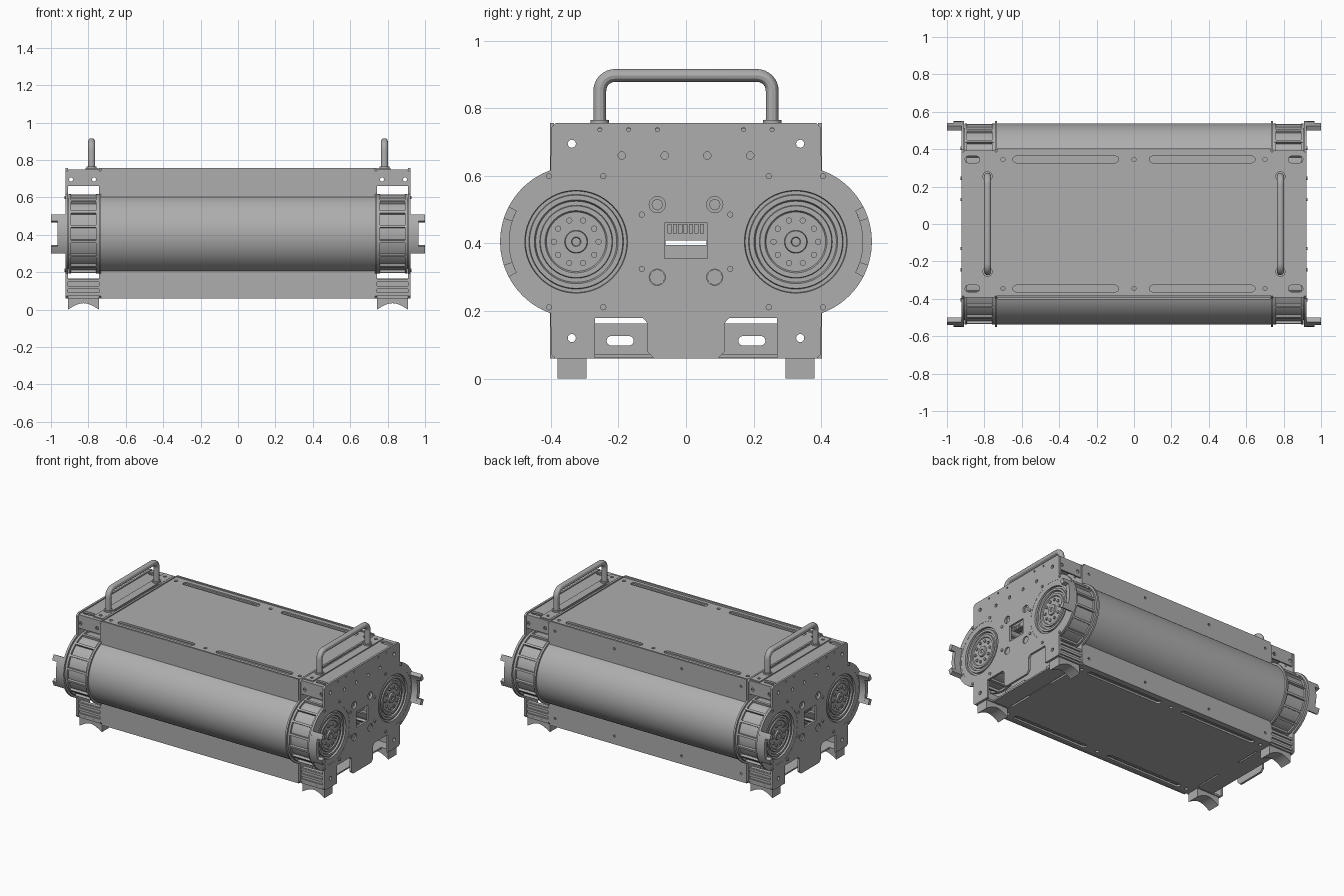
import bpy, bmesh
from math import sin, cos, pi, radians, asin
from mathutils import Matrix, Vector

if "Cube" in bpy.data.objects:
    bpy.data.objects.remove(bpy.data.objects["Cube"])

GREY = (0.42, 0.42, 0.42, 1)
mat = bpy.data.materials.new("machined_grey")
mat.use_nodes = True
mat.diffuse_color = GREY
mat.node_tree.nodes["Principled BSDF"].inputs["Base Color"].default_value = GREY

DY, DZ = 0.325, 0.405          # drum centre
ALONG_X = Matrix(((0, 0, 1, 0), (1, 0, 0, 0), (0, 1, 0, 0), (0, 0, 0, 1)))
ALONG_Y = Matrix(((1, 0, 0, 0), (0, 0, -1, 0), (0, 1, 0, 0), (0, 0, 0, 1)))
ALONG_Z = Matrix.Identity(4)


def finish(name, mesh, mirror=""):
    """Shade, colour, link and mirror a mesh given in world coordinates."""
    mesh.materials.clear()
    mesh.materials.append(mat)
    mesh.shade_smooth()
    mesh.set_sharp_from_angle(angle=radians(30))
    ob = bpy.data.objects.new(name, mesh)
    bpy.context.collection.objects.link(ob)
    if mirror:
        mod = ob.modifiers.new("mirror", "MIRROR")
        mod.use_axis = ["x" in mirror, "y" in mirror, False]
        mod.use_mirror_merge = False
    return ob


def from_bmesh(name, bm, mirror=""):
    bmesh.ops.recalc_face_normals(bm, faces=bm.faces)
    mesh = bpy.data.meshes.new(name)
    bm.to_mesh(mesh)
    bm.free()
    return finish(name, mesh, mirror)


def curve_mesh(name, cu, matrix):
    tmp = bpy.data.objects.new(name + "_path", cu)
    bpy.context.collection.objects.link(tmp)
    dg = bpy.context.evaluated_depsgraph_get()
    mesh = bpy.data.meshes.new_from_object(tmp.evaluated_get(dg))
    bpy.data.objects.remove(tmp)
    mesh.transform(matrix)
    return mesh


def add_spline(cu, pts, cyclic):
    sp = cu.splines.new("POLY")
    sp.points.add(len(pts) - 1)
    for p, co in zip(sp.points, pts):
        p.co = (*co, *([0] * (3 - len(co))), 1)
    sp.use_cyclic_u = cyclic


def plate(name, loops, lo, hi, axis, mirror=""):
    """Flat plate with holes: first loop is the outline, the rest are cut out."""
    cu = bpy.data.curves.new(name, "CURVE")
    cu.dimensions, cu.fill_mode = "2D", "BOTH"
    cu.extrude = (hi - lo) / 2
    for pts in loops:
        add_spline(cu, pts, True)
    mesh = curve_mesh(name, cu, axis @ Matrix.Translation((0, 0, (lo + hi) / 2)))
    bm = bmesh.new()
    bm.from_mesh(mesh)
    bmesh.ops.remove_doubles(bm, verts=bm.verts, dist=1e-5)
    return from_bmesh(name, bm, mirror)


def arc(cx, cy, r, a0, a1, n):
    return [(cx + r * cos(a0 + (a1 - a0) * i / n), cy + r * sin(a0 + (a1 - a0) * i / n))
            for i in range(n + 1)]


def circle(cx, cy, r, n=20):
    return arc(cx, cy, r, 0, 2 * pi, n)[:-1]


def rect(x0, y0, x1, y1):
    return [(x0, y0), (x1, y0), (x1, y1), (x0, y1)]


def slot(x0, x1, y, r):
    return arc(x0 + r, y, r, pi / 2, 3 * pi / 2, 8) + arc(x1 - r, y, r, -pi / 2, pi / 2, 8)


def boxes(name, spans, mirror=""):
    bm = bmesh.new()
    for lo, hi in spans:
        lo, hi = Vector(lo), Vector(hi)
        m = Matrix.Translation((lo + hi) / 2) @ Matrix.Diagonal((*(hi - lo), 1))
        bmesh.ops.create_cube(bm, size=1, matrix=m)
    return from_bmesh(name, bm, mirror)


def studs(name, centres, r, depth, axis, mirror="", n=12):
    """Round bolt heads; centres are in the local frame of the axis."""
    bm = bmesh.new()
    for c in centres:
        bmesh.ops.create_cone(bm, cap_ends=True, segments=n, radius1=r, radius2=r, depth=depth,
                              matrix=axis @ Matrix.Translation(c))
    return from_bmesh(name, bm, mirror)


def lathe(name, profile, mirror, steps=64):
    """Revolve (x, radius) points about the drum axis."""
    bm = bmesh.new()
    vs = [bm.verts.new((x, DY, DZ + r)) for x, r in profile]
    es = [bm.edges.new(p) for p in zip(vs, vs[1:])]
    bmesh.ops.spin(bm, geom=vs + es, cent=(0, DY, DZ), axis=(1, 0, 0),
                   angle=2 * pi, steps=steps, use_merge=True)
    bmesh.ops.remove_doubles(bm, verts=bm.verts, dist=1e-5)
    return from_bmesh(name, bm, mirror)


# End plate outline: rectangle with two round lobes and a notched foot line
R = 0.225
a = asin(0.212 / R)
half = [(0.095, 0.06), (0.115, 0.08), (0.115, 0.165), (0.128, 0.18), (0.27, 0.18), (0.27, 0.06),
        (0.388, 0.06), (0.4, 0.072)] + arc(DY, DZ, R, -a, a, 40) + [(0.4, 0.742), (0.385, 0.757)]
outline = half + [(-y, z) for y, z in reversed(half)]
corners = [circle(s * 0.338, z, 0.012) for s in (-1, 1) for z in (0.12, 0.695)]
lobes = [circle(s * DY, DZ, 0.189, 64) for s in (-1, 1)]
ports = [circle(s * 0.085, z, 0.024) for s in (-1, 1) for z in (0.3, 0.515)]
row = [circle(y, 0.66, 0.011) for y in (-0.19, -0.063, 0.063, 0.19)]
row += [circle(y, 0.737, 0.006, 10) for y in (-0.255, -0.17, -0.085, 0.17, 0.255)]
plate("end_plate", [outline] + corners + lobes + ports + row + [rect(-0.063, 0.355, 0.063, 0.46)],
      0.908, 0.922, ALONG_X, "x")
plate("inner_plate", [outline] + corners + [rect(-0.06, 0.395, 0.06, 0.408)],
      0.732, 0.744, ALONG_X, "x")
ring = [pi / 8 + k * pi / 4 for k in range(8)]
studs("rim_bolts", [(DY + 0.21 * cos(t), DZ + 0.21 * sin(t), 0.922) for t in ring],
      0.009, 0.012, ALONG_X, "xy")
studs("connectors", [(0.085, 0.515, 0.89)], 0.017, 0.04, ALONG_X, "xy", 8)
studs("port_plugs", [(0.085, 0.3, 0.905)], 0.024, 0.018, ALONG_X, "xy", 8)
boxes("window_connectors", [((0.86, -0.055 + i * 0.016, 0.43), (0.9, -0.043 + i * 0.016, 0.458))
                            for i in range(7)], "x")

# Rollers, end drums and stepped hubs
lathe("roller", [(-0.732, 0), (-0.732, 0.213), (0.732, 0.213), (0.732, 0)], "y", 96)
lathe("end_drum", [(0.744, 0), (0.744, 0.212), (0.758, 0.212), (0.758, 0.198), (0.892, 0.198),
                   (0.892, 0.212), (0.907, 0.212), (0.907, 0)], "xy")
lathe("hub", [(0.906, 0.189), (0.921, 0.189), (0.921, 0.152), (0.909, 0.15), (0.909, 0.14),
              (0.918, 0.138), (0.918, 0.124), (0.908, 0.12), (0.908, 0.108), (0.916, 0.106),
              (0.916, 0.092), (0.91, 0.088), (0.91, 0.034), (0.92, 0.032), (0.92, 0.014),
              (0.913, 0.012), (0.913, 0)], "xy")
studs("hub_bolts", [(DY + 0.066 * cos(k * pi / 5), DZ + 0.066 * sin(k * pi / 5), 0.912)
                    for k in range(10)], 0.009, 0.012, ALONG_X, "xy")

# Raised ribs around each end drum
bm = bmesh.new()
for k in range(16):
    m = (Matrix.Translation((0.825, DY, DZ)) @ Matrix.Rotation((k + 0.5) * pi / 8, 4, "X")
         @ Matrix.Translation((0, 0, 0.203)) @ Matrix.Diagonal((0.15, 0.014, 0.02, 1)))
    bmesh.ops.create_cube(bm, size=1, matrix=m)
from_bmesh("drum_ribs", bm, "xy")

# Pronged clips standing out from the rounded ends
def sector(a0, a1):
    return arc(DY, DZ, R, a0, a1, 12) + arc(DY, DZ, 0.198, a1, a0, 12)
plate("clip_base", [sector(-0.48, 0.48)], 0.92, 0.966, ALONG_X, "xy")
for label, s in (("upper", 1), ("lower", -1)):
    plate("clip_prong_" + label, [sector(s * 0.31, s * 0.48)], 0.964, 1.0, ALONG_X, "xy")

# Top deck, floor and their recessed rails
rails = [slot(x, x + 0.565, y, 0.018) for x in (-0.647, 0.082) for y in (-0.345, 0.345)]
pins = [circle(x, y, 0.011) for x in (-0.7, 0, 0.7) for y in (-0.345, 0.345)]
deck = [rect(-0.732, -0.385, 0.732, 0.393)] + rails + pins
plate("top_deck", deck, 0.738, 0.75, ALONG_Z)
plate("floor", deck, 0.06, 0.072, ALONG_Z)
for label, z in (("top", 0.729), ("floor", 0.074)):
    boxes(label + "_rail", [((0.07, 0.32, z), (0.66, 0.37, z + 0.01)),
                            ((0.085, 0.342, z - 0.006), (0.64, 0.356, z + 0.016))], "xy")
plate("end_deck", [rect(0.744, -0.385, 0.908, 0.385)]
      + [slot(0.825, 0.903, y, 0.018) for y in (-0.345, 0.345)], 0.738, 0.75, ALONG_Z, "x")
plate("handle_base", [rect(0.746, -0.37, 0.815, 0.383), rect(0.748, -0.235, 0.762, 0.235)]
      + [circle(0.783, y, 0.01) for y in (-0.335, 0.345)], 0.75, 0.757, ALONG_Z, "x")

# Front and back cover strips, above and below the rollers
for label, y in (("front", 0.397), ("back", -0.397)):
    for part, z0, z1, zb in (("upper", 0.6, 0.757, 0.7), ("lower", 0.06, 0.212, 0.115)):
        holes = [circle(x, zb, 0.008, 12) for x in (-0.69, -0.25, 0.25, 0.69)] if label == "back" else []
        plate(label + "_cover_" + part, [rect(-0.732, z0, 0.732, z1)] + holes,
              y - 0.006, y + 0.006, ALONG_Y)

# Corner brackets at the ends
plate("upper_bracket", [rect(0.744, 0.66, 0.908, 0.75)]
      + [circle(x, 0.695, 0.011) for x in (0.77, 0.893)], 0.383, 0.393, ALONG_Y, "xy")
boxes("lower_bracket", [((0.744, 0.36, 0.06), (0.908, 0.385, 0.165)),
                        ((0.744, 0.29, 0.06), (0.908, 0.39, 0.072))]
      + [((0.744, 0.38, z), (0.908, 0.395, z + 0.016)) for z in (0.075, 0.11, 0.147)], "xy")

# Notched cross brackets under the ends
plate("cross_bracket", [rect(0.1, 0.07, 0.285, 0.163), slot(0.155, 0.235, 0.112, 0.014)],
      0.76, 0.772, ALONG_X, "xy")
boxes("cross_shelf", [((0.744, -0.29, 0.062), (0.86, 0.29, 0.072))], "x")

# Saddle feet with an arched sole
saddle = [(0.908, 0.062), (0.744, 0.062), (0.744, 0.003)] + \
         [(0.744 + 0.164 * t, 0.003 + 0.034 * sin(pi * t)) for t in [0.1 + i * 0.08 for i in range(11)]] + \
         [(0.908, 0.003)]
saddle = [(x, max(0, z - 0.003)) for x, z in saddle[:2]] + [(x, z - 0.003) for x, z in saddle[2:]]
plate("foot", [saddle], 0.295, 0.38, ALONG_Y, "xy")

# Carrying handles
cu = bpy.data.curves.new("handle", "CURVE")
cu.dimensions, cu.bevel_depth, cu.bevel_resolution, cu.use_fill_caps = "3D", 0.019, 4, True
bend = [(-0.255, 0.745)] + arc(-0.21, 0.852, 0.045, pi, pi / 2, 8)
path = bend + [(-y, z) for y, z in reversed(bend)]
add_spline(cu, [(0.783, y, z) for y, z in path], False)
finish("handle", curve_mesh("handle", cu, ALONG_Z), "x")
studs("handle_collar", [(0.783, 0.255, 0.76)], 0.027, 0.012, ALONG_Z, "xy", 24)
